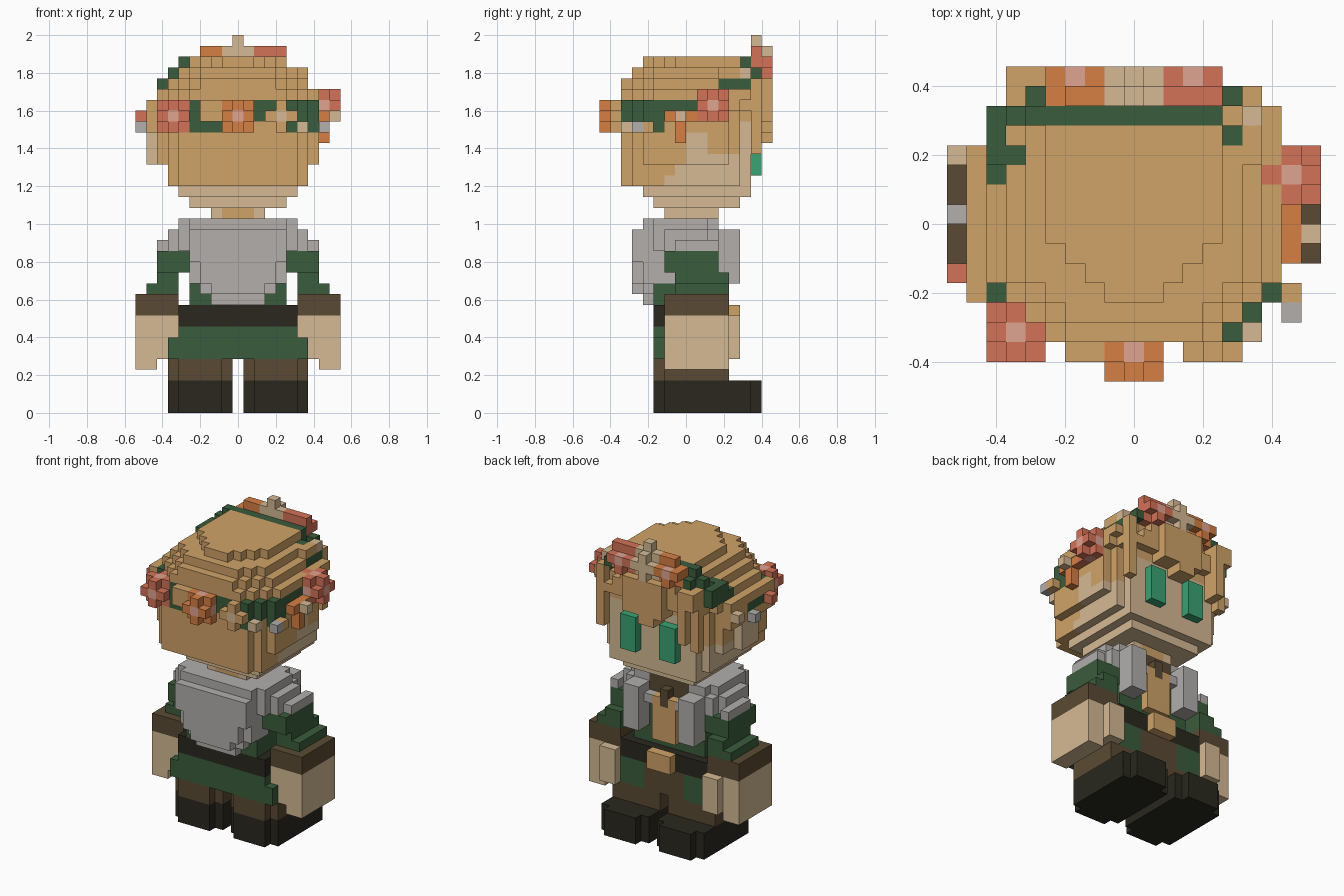
import bpy

VOXEL = 2 / 35
SRGB = {
    "hair_tan": (208, 163, 104), "skin_beige": (213, 186, 148), "cape_grey": (178, 175, 172),
    "tunic_green": (58, 92, 60), "leather_brown": (90, 74, 51), "boot_black": (41, 39, 30),
    "petal_red": (212, 114, 87), "petal_orange": (214, 127, 68), "petal_pink": (223, 164, 145),
    "eye_green": (58, 163, 114),
}
cells = {}  # (x, y, z) -> (part, material)

cube = bpy.data.objects.get("Cube")
if cube:
    bpy.data.objects.remove(cube, do_unlink=True)


def linear(c):
    c /= 255
    return c / 12.92 if c <= 0.04045 else ((c + 0.055) / 1.055) ** 2.4


def box(part, mat, xs, ys, zs, mirror=False):
    """Fill cells: x is inclusive and centred, y and z are half open. part None carves."""
    for x in range(xs[0], xs[1] + 1):
        for y in range(*ys):
            for z in range(*zs):
                for k in {(x, y, z), (-x if mirror else x, y, z)}:
                    if part:
                        cells[k] = (part, mat)
                    else:
                        cells.pop(k, None)


def layer(part, mat, half, ys, zs, cut):
    """Rounded slab with stepped corners."""
    for x in range(-half, half + 1):
        for y in range(*ys):
            if half - abs(x) + min(y - ys[0], ys[1] - 1 - y) >= cut:
                box(part, mat, (x, x), (y, y + 1), zs)


def blossom(part, mat, cx, cy, cz):
    """Flower three cells wide, without corners, with a pink centre on each side."""
    steps = (-1, 0, 1)
    for a in steps:
        for b in steps:
            for c in steps:
                reach = abs(a) + abs(b) + abs(c)
                if reach < 3:
                    cells[cx + a, cy + b, cz + c] = (part, "petal_pink" if reach == 1 else mat)


def recolour(part, mat, rule):
    for k in list(cells):
        if rule(*k):
            cells[k] = (part, mat)


# boots and trousers
box("boots", "boot_black", (1, 6), (-3, 7), (0, 3), True)
box("trousers", "leather_brown", (1, 6), (-3, 4), (3, 5), True)
for col in (1, 6):
    box(None, None, (col, col), (-3, -2), (0, 5), True)
    box(None, None, (col, col), (6, 7), (0, 3), True)

# tunic skirt, open at the front, and the belt
box("tunic", "tunic_green", (-6, 6), (-3, 4), (5, 7))
box("tunic", "tunic_green", (-5, 5), (-3, 4), (7, 8))
box("trousers", "leather_brown", (-2, 2), (3, 4), (5, 8))
box("belt", "boot_black", (-5, 5), (-3, 4), (8, 10))
box("buckle", "hair_tan", (-1, 1), (4, 5), (8, 10))

# torso
box("tunic", "tunic_green", (-4, 4), (-3, 3), (10, 18))

# arms
box("sleeves", "tunic_green", (6, 8), (-1, 4), (11, 12), True)
box("sleeves", "tunic_green", (6, 7), (-1, 4), (12, 13), True)
box("sleeves", "tunic_green", (5, 7), (-2, 3), (13, 15), True)
box("cuffs", "leather_brown", (6, 9), (-2, 4), (9, 11), True)
box("hands", "skin_beige", (8, 9), (-2, 4), (4, 9), True)
box("hands", "skin_beige", (7, 7), (-2, 4), (5, 9), True)
box("hands", "skin_beige", (6, 6), (-2, 4), (7, 9), True)
box("hands", "skin_beige", (6, 7), (4, 5), (5, 9), True)

# cape: shoulders, back panel, lapels
for half, ys, z, cut in ((7, (-4, 4), 15, 3), (6, (-4, 4), 16, 2), (5, (-4, 3), 17, 1)):
    layer("cape", "cape_grey", half, ys, (z, z + 1), cut)
box("cape", "cape_grey", (7, 7), (-1, 3), (15, 16), True)
for half, top in ((4, 13), (3, 11), (2, 10)):
    box("cape", "cape_grey", (-half, half), (-4, -3), (top, 17))
    box("cape", "cape_grey", (-half, half), (-5, -4), (top + 1, 17))
box("cape", "cape_grey", (-4, 4), (-4, -1), (12, 17))
box("cape", "cape_grey", (3, 4), (3, 5), (12, 17), True)

# shirt front and collar knot
box("shirt_front", "hair_tan", (-1, 1), (3, 4), (11, 16))
box("collar", "leather_brown", (-2, 2), (2, 3), (16, 18))
box(None, None, (-2, 2), (3, 4), (16, 18))
box("collar", "leather_brown", (0, 0), (3, 4), (15, 17))

# neck
box("neck", "skin_beige", (-2, 2), (-2, 3), (18, 19))
box("neck", "hair_tan", (-1, 1), (-2, 3), (18, 19))

# head: chin, then hair-covered skull
layer("head", "skin_beige", 4, (-3, 5), (19, 20), 0)
layer("head", "skin_beige", 5, (-4, 6), (20, 21), 0)
for half, ys, zs, cut in (
    (6, (-6, 6), (21, 23), 1), (7, (-6, 6), (23, 28), 2), (7, (-6, 7), (28, 29), 2),
    (7, (-6, 7), (29, 30), 3), (6, (-6, 7), (30, 31), 3), (5, (-5, 7), (31, 32), 2),
    (4, (-4, 6), (32, 33), 3),
):
    layer("hair", "hair_tan", half, ys, zs, cut)


# face and cheeks
def is_skin(x, y, z):
    return (21 <= z < 27 and y == 5 and abs(x) < 6 or z == 21 and y >= -2
            or z == 22 and y >= -1 or z == 23 and y >= 0 or 23 < z < 26 and 0 <= y < 2)


recolour("head", "skin_beige", is_skin)
box("ear", "skin_beige", (-8, -8), (-1, 2), (23, 26))
box("eyes", "eye_green", (2, 3), (6, 7), (22, 26), True)

# fringe and side locks
box("fringe", "hair_tan", (6, 6), (6, 7), (24, 30), True)
box("fringe", "hair_tan", (-2, 2), (6, 8), (27, 31))
box("fringe", "hair_tan", (-1, 0), (6, 8), (26, 27))
box("fringe", "hair_tan", (-5, -5), (6, 8), (25, 31))
box("fringe", "hair_tan", (-6, -6), (6, 8), (29, 31))
box("side_hair", "hair_tan", (-8, -8), (-4, 4), (26, 29))


# garland band, level at the back and rising to the front
def on_band(x, y, z):
    low = 27 + max(0, min(5, y - 1))
    return low <= z < low + 2 and y < 6 and x > -8


recolour("garland", "tunic_green", on_band)
box("hair", "hair_tan", (-5, 4), (3, 5), (31, 32))
box("hair", "hair_tan", (-4, 4), (2, 5), (32, 33))
box("garland", "tunic_green", (-5, 4), (5, 6), (31, 33))
box("garland", "tunic_green", (-6, -6), (5, 6), (30, 32))
box("garland", "tunic_green", (-7, -7), (3, 6), (29, 31))
box("garland", "tunic_green", (5, 5), (4, 5), (31, 32))
box("garland", "tunic_green", (6, 6), (4, 6), (30, 31))
box("garland", "tunic_green", (5, 5), (6, 7), (31, 32), True)
box("garland", "tunic_green", (-8, -8), (-2, 1), (27, 28))
box("garland", "tunic_green", (-5, -2), (-6, -5), (26, 27))
box("garland", "tunic_green", (4, 5), (-6, -5), (26, 27))
box("garland", "tunic_green", (7, 7), (-4, -2), (26, 27))
box("side_hair", "hair_tan", (7, 7), (3, 6), (29, 30))
box("side_hair", "hair_tan", (6, 6), (3, 5), (31, 32))

# large blossoms
blossom("back_blossom", "petal_orange", 0, -7, 27)
blossom("back_right_blossom", "petal_red", -6, -6, 27)
blossom("side_blossom", "petal_red", 8, 2, 28)
for col, mat in ((3, "petal_red"), (-3, "petal_orange")):
    box("front_blossoms", mat, (col - 1, col + 1), (6, 8), (31, 34))
    box(None, None, (col - 1, col + 1), (7, 8), (33, 34))
    for side in (col - 1, col + 1):
        box(None, None, (side, side), (7, 8), (31, 32))
    box("front_blossoms", "petal_pink", (col, col), (7, 8), (32, 33))
box(None, None, (-4, -4), (6, 7), (33, 34))
box("front_blossoms", "skin_beige", (-1, 1), (6, 7), (31, 34))
box("front_blossoms", "skin_beige", (-1, 1), (7, 8), (32, 33))
box("front_blossoms", "skin_beige", (0, 0), (7, 8), (31, 34))
box("front_blossoms", "skin_beige", (0, 0), (6, 7), (34, 35))

# small blossoms and curls
for mat, xs, ys, zs in (
    ("petal_orange", (8, 8), (-2, 1), (27, 28)), ("petal_orange", (8, 8), (-1, 0), (25, 27)),
    ("skin_beige", (9, 9), (-1, 0), (27, 28)), ("cape_grey", (8, 8), (-5, -4), (26, 27)),
    ("hair_tan", (8, 8), (-4, -3), (26, 27)), ("hair_tan", (3, 5), (-7, -6), (27, 28)),
    ("hair_tan", (4, 4), (-7, -6), (26, 29)), ("skin_beige", (4, 4), (-7, -6), (27, 28)),
    ("skin_beige", (6, 6), (-6, -5), (26, 27)), ("hair_tan", (-3, -2), (-7, -6), (27, 29)),
    ("petal_red", (-9, -9), (-3, -2), (27, 28)), ("cape_grey", (-9, -9), (0, 1), (26, 27)),
    ("skin_beige", (-9, -9), (3, 4), (27, 28)), ("hair_tan", (6, 6), (6, 7), (30, 31)),
    ("skin_beige", (6, 6), (5, 6), (31, 32)),
):
    box("small_blossoms", mat, xs, ys, zs)

# materials
materials = {}
for name, rgb in SRGB.items():
    m = bpy.data.materials.new(name)
    m.use_nodes = True
    colour = (*[linear(c) for c in rgb], 1)
    m.diffuse_color = colour
    m.node_tree.nodes["Principled BSDF"].inputs["Base Color"].default_value = colour
    materials[name] = m

# skin the cells of each part with their exposed faces
for part in sorted({p for p, _ in cells.values()}):
    verts, faces, slots, used = {}, [], [], []
    for k, (owner, mat) in cells.items():
        if owner != part:
            continue
        if mat not in used:
            used.append(mat)
        for axis in range(3):
            for side in (0, 1):
                n = list(k)
                n[axis] += 2 * side - 1
                if tuple(n) in cells:
                    continue
                ring = []
                for a, b in ((0, 0), (1, 0), (1, 1), (0, 1)):
                    p = list(k)
                    p[axis] += side
                    p[(axis + 1) % 3] += a
                    p[(axis + 2) % 3] += b
                    ring.append(verts.setdefault(tuple(p), len(verts)))
                faces.append(ring if side else ring[::-1])
                slots.append(used.index(mat))
    mesh = bpy.data.meshes.new(part)
    mesh.from_pydata([((x - 0.5) * VOXEL, y * VOXEL, z * VOXEL) for x, y, z in verts], [], faces)
    for mat in used:
        mesh.materials.append(materials[mat])
    for poly, slot in zip(mesh.polygons, slots):
        poly.material_index = slot
    bpy.context.collection.objects.link(bpy.data.objects.new(part, mesh))
